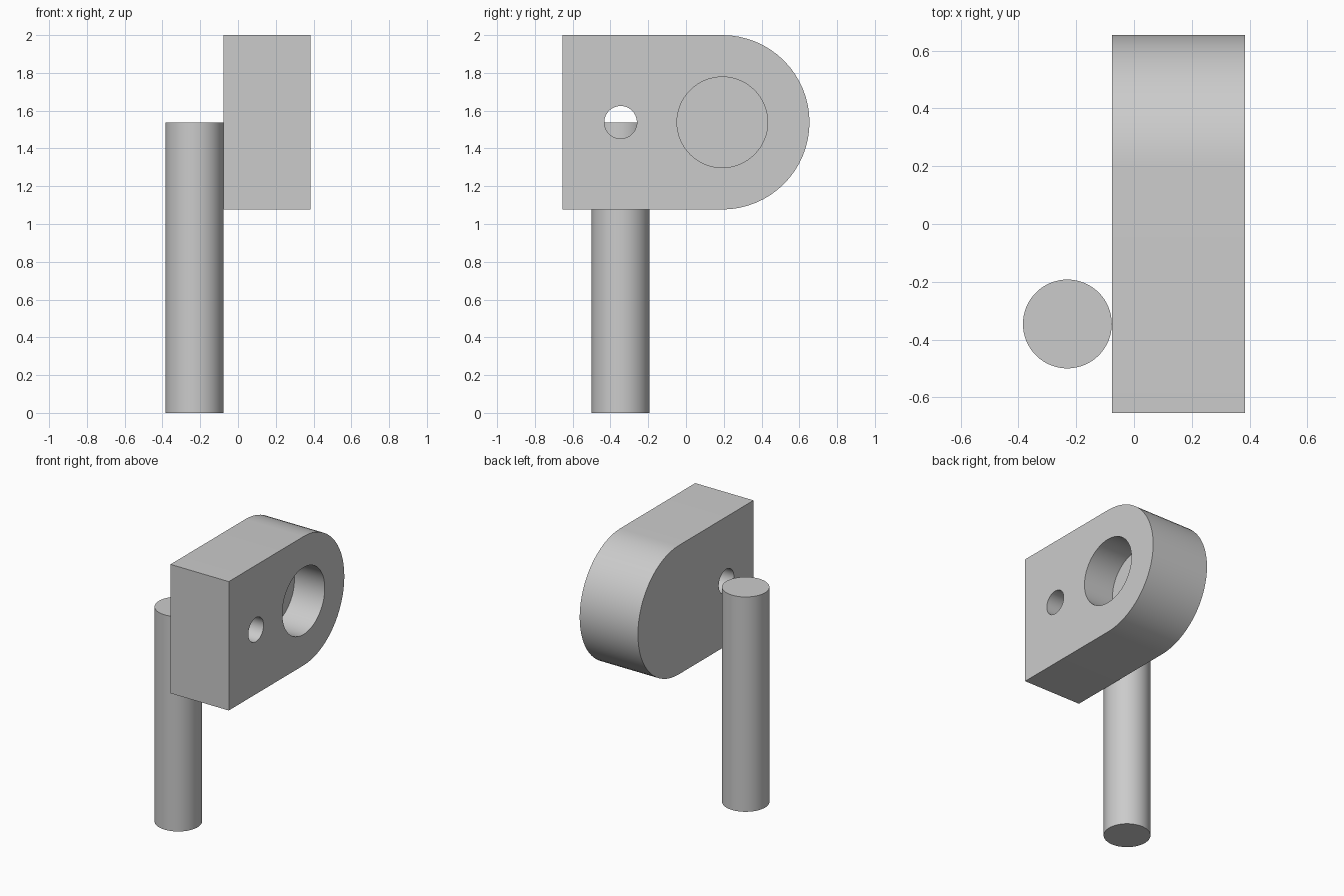
import bpy, math
from math import radians

if "Cube" in bpy.data.objects:
    bpy.data.objects.remove(bpy.data.objects["Cube"])

U = 1 / 13                 # design unit
ZC = 20 * U                # height of the hole axes
Y_BIG, Y_SMALL = 2.5 * U, -4.5 * U
X0, X1 = -U, 5 * U         # block thickness range

grey = bpy.data.materials.new("plain grey")
grey.diffuse_color = (0.6, 0.6, 0.6, 1)
grey.use_nodes = True
grey.node_tree.nodes["Principled BSDF"].inputs["Base Color"].default_value = grey.diffuse_color


def cylinder(name, radius, depth, location, along_x=False, sides=64):
    rot = (0, radians(90), 0) if along_x else (0, 0, 0)
    bpy.ops.mesh.primitive_cylinder_add(vertices=sides, radius=radius, depth=depth,
                                        location=location, rotation=rot)
    ob = bpy.context.object
    ob.name = name
    ob.data.materials.append(grey)
    return ob


# Block: rectangular at the front, half-round at the back
r, n = 6 * U, 32
profile = [(-8.5 * U, ZC - r)]
profile += [(Y_BIG + r * math.cos(a), ZC + r * math.sin(a))
            for a in (-math.pi / 2 + math.pi * i / n for i in range(n + 1))]
profile += [(-8.5 * U, ZC + r)]
k = len(profile)
verts = [(x, y, z) for x in (X0, X1) for y, z in profile]
faces = [tuple(reversed(range(k))), tuple(range(k, 2 * k))]
faces += [(i, (i + 1) % k, k + (i + 1) % k, k + i) for i in range(k)]
mesh = bpy.data.meshes.new("block")
mesh.from_pydata(verts, [], faces)
mesh.materials.append(grey)
block = bpy.data.objects.new("block", mesh)
bpy.context.collection.objects.link(block)

# Blind bore and small through hole, both along x
bore_depth = 0.24
cutters = [
    cylinder("bore_cutter", 3.12 * U, 2 * bore_depth, (X1, Y_BIG, ZC), True),
    cylinder("pin_hole_cutter", 1.12 * U, 1.0, ((X0 + X1) / 2, Y_SMALL, ZC), True),
]
for c in cutters:
    mod = block.modifiers.new(c.name, 'BOOLEAN')
    mod.operation, mod.solver, mod.object = 'DIFFERENCE', 'EXACT', c
    c.hide_render = True
    c.hide_set(True)

# Upright rod beside the block
rod = cylinder("rod", 2 * U, 20 * U, (-3 * U, Y_SMALL, 10 * U))

# Smooth the round surfaces, keep the edges sharp
for ob in (block, rod):
    bpy.ops.object.select_all(action='DESELECT')
    ob.select_set(True)
    bpy.context.view_layer.objects.active = ob
    if ob is block:
        for m in list(ob.modifiers):
            bpy.ops.object.modifier_apply(modifier=m.name)
    bpy.ops.object.shade_smooth_by_angle(angle=radians(30))
for c in cutters:
    bpy.data.objects.remove(c)
